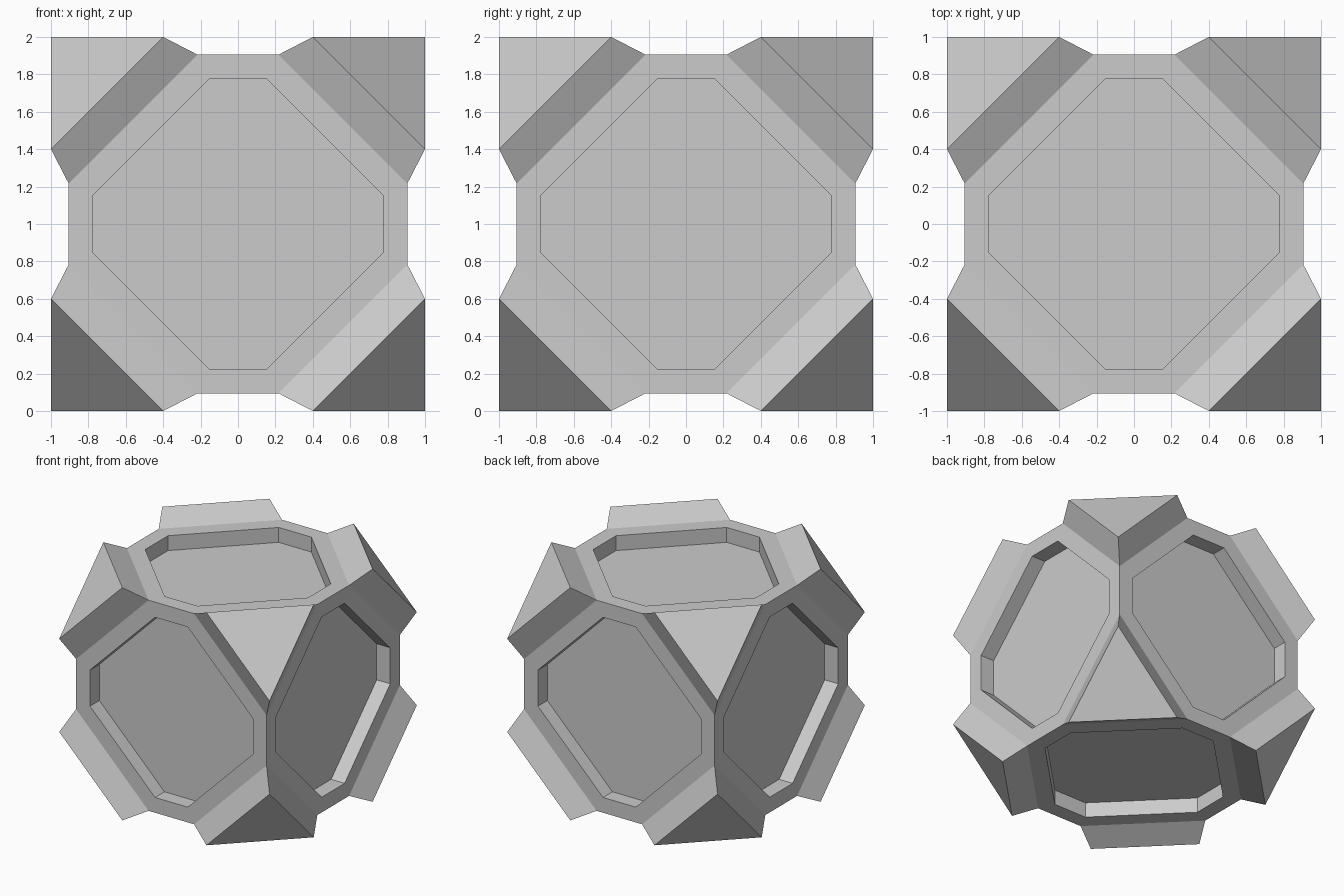
import bpy, bmesh
from itertools import product
from mathutils import Vector

cube = bpy.data.objects.get("Cube")
if cube:
    bpy.data.objects.remove(cube, do_unlink=True)

HALF, SHORT = 0.905, 0.216        # truncated block: face distance, half of its short edge
RIM_OUT, RIM_SHORT = 0.774, 0.155  # recessed octagon outline
DEPTH = 0.128                     # recess depth
TIP, TIP_CUT = 1.0, 0.4           # outer triangle of each corner cap

grey = bpy.data.materials.new("grey")
grey.use_nodes = True
colour = (0.6, 0.6, 0.6, 1)
grey.diffuse_color = colour
grey.node_tree.nodes["Principled BSDF"].inputs["Base Color"].default_value = colour


def remap(face, rule):
    """Move every vertex of a face by a rule on its coordinate sizes, keeping signs."""
    for v in face.verts:
        v.co = Vector([rule(abs(c)) * (1 if c > 0 else -1) for c in v.co])


bm = bmesh.new()

# Truncated block
for signs in product((-1, 1), repeat=3):
    for axis in range(3):
        size = [HALF] * 3
        size[axis] = SHORT
        bm.verts.new([s * d for s, d in zip(signs, size)])
bmesh.ops.convex_hull(bm, input=bm.verts)
bmesh.ops.dissolve_limit(bm, angle_limit=0.02, verts=bm.verts, edges=bm.edges)
bmesh.ops.recalc_face_normals(bm, faces=bm.faces)
panels = [f for f in bm.faces if len(f.verts) == 8]
corners = [f for f in bm.faces if len(f.verts) == 3]

# Raised corner caps, tapering outwards
bmesh.ops.inset_individual(bm, faces=corners, thickness=0.02, depth=0.1)
for f in corners:
    remap(f, lambda c: TIP_CUT if c < 0.5 else TIP)

# Octagonal recesses with straight walls
bmesh.ops.inset_individual(bm, faces=panels, thickness=0.13)
for f in panels:
    remap(f, lambda c: RIM_SHORT if c < 0.4 else RIM_OUT if c < 0.85 else HALF)
bmesh.ops.inset_individual(bm, faces=panels, thickness=0, depth=-DEPTH)

bm.normal_update()
mesh = bpy.data.meshes.new("panelled_block")
bm.to_mesh(mesh)
bm.free()
mesh.materials.append(grey)
block = bpy.data.objects.new("panelled_block", mesh)
block.location.z = 1
bpy.context.collection.objects.link(block)
